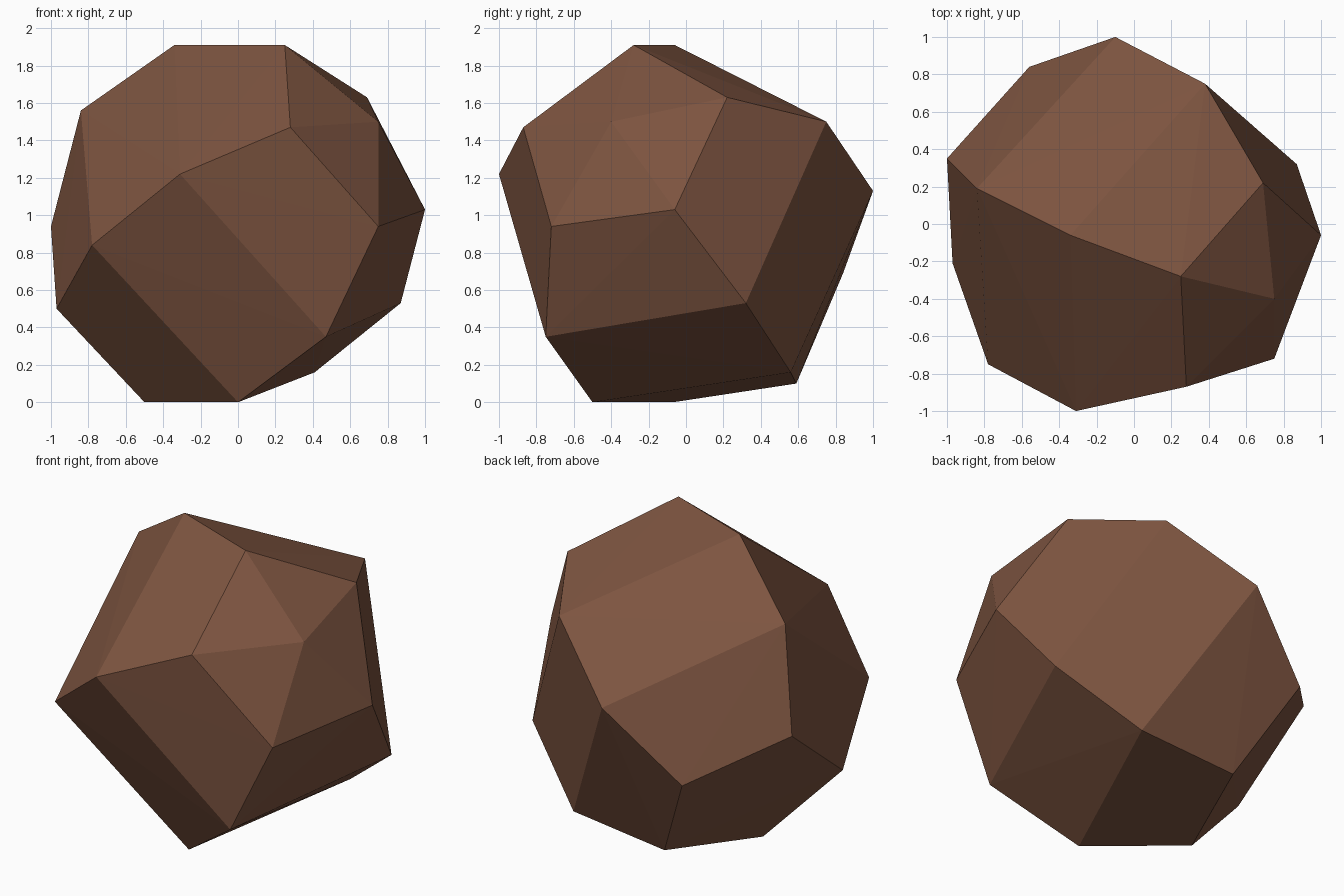
import bpy, bmesh

if "Cube" in bpy.data.objects:
    bpy.data.objects.remove(bpy.data.objects["Cube"])

# Corners of the faceted stone, grouped by height
top = [(-.34, -.06, 1.91), (.25, -.28, 1.91), (.69, .22, 1.63), (-.84, .19, 1.56),
       (.75, -.40, 1.50), (.38, .75, 1.50), (.28, -.87, 1.47)]
middle = [(-.31, -1.0, 1.22), (-.10, 1.0, 1.13), (1.0, -.06, 1.03), (-1.0, .35, .94),
          (.75, -.72, .94), (-.78, -.75, .84), (-.56, .84, .69)]
bottom = [(.87, .32, .53), (-.97, -.21, .50), (.47, -.75, .35), (.41, .56, .16),
          (-.26, .59, .10), (0, -.50, 0), (-.50, -.07, 0)]

# Wrap the corners in flat facets
bm = bmesh.new()
for co in top + middle + bottom:
    bm.verts.new(co)
bmesh.ops.convex_hull(bm, input=bm.verts[:])
bmesh.ops.recalc_face_normals(bm, faces=bm.faces[:])

mesh = bpy.data.meshes.new("stone")
bm.to_mesh(mesh)
bm.free()

# Single brown colour
brown = bpy.data.materials.new("brown")
brown.diffuse_color = (.205, .089, .051, 1)
brown.use_nodes = True
brown.node_tree.nodes["Principled BSDF"].inputs["Base Color"].default_value = brown.diffuse_color
mesh.materials.append(brown)

stone = bpy.data.objects.new("stone", mesh)
bpy.context.collection.objects.link(stone)
